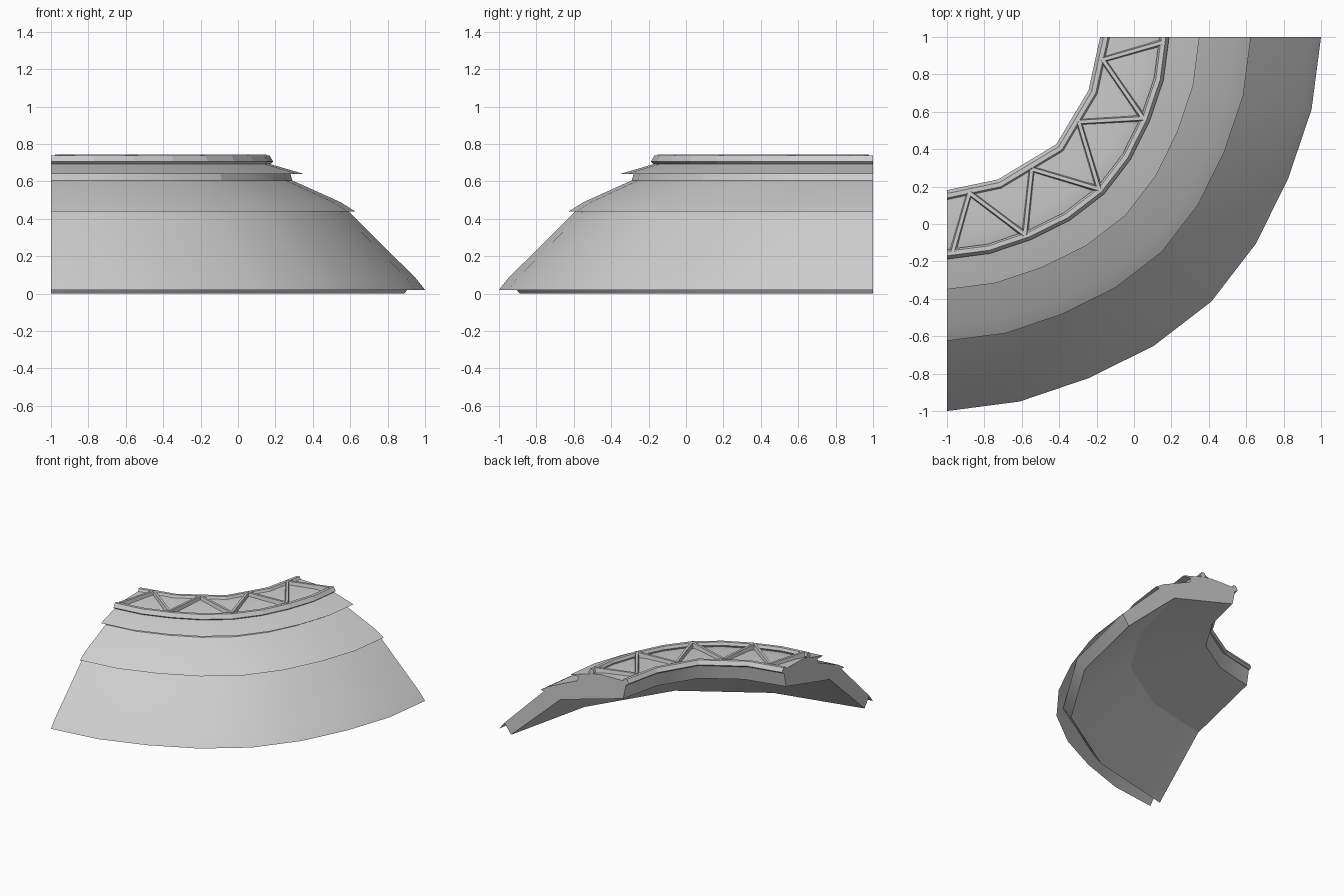
import bpy, bmesh, math
from mathutils import Vector, Matrix

cube = bpy.data.objects.get("Cube")
if cube:
    bpy.data.objects.remove(cube, do_unlink=True)

grey = bpy.data.materials.new("plain_grey")
grey.use_nodes = True
colour = (0.62, 0.62, 0.62, 1)
grey.diffuse_color = colour
grey.node_tree.nodes["Principled BSDF"].inputs["Base Color"].default_value = colour

FINE = [90 * j / 8 for j in range(9)]
COARSE = FINE[::2]


def arc(r, z, degrees):
    """Point on the bend round the back right corner, a little flattened between 0, 45 and 90."""
    t = math.radians(degrees)
    r *= 1 - 0.0125 * math.sin(4 * t) ** 2 if degrees % 45 else 1
    return Vector((-1 + r * math.sin(t), 1 - r * math.cos(t), z))


def finish(name, bm, smooth_angle=0):
    mesh = bpy.data.meshes.new(name)
    bm.to_mesh(mesh)
    bm.free()
    mesh.materials.append(grey)
    obj = bpy.data.objects.new(name, mesh)
    bpy.context.collection.objects.link(obj)
    if smooth_angle:
        bpy.ops.object.select_all(action="DESELECT")
        obj.select_set(True)
        bpy.context.view_layer.objects.active = obj
        bpy.ops.object.shade_smooth_by_angle(angle=math.radians(smooth_angle))


def sweep(name, profile, angles, closed=False, smooth_angle=0):
    """Carry a radius/height profile round the quarter bend."""
    bm = bmesh.new()
    rings = [[bm.verts.new(arc(r, z, a)) for r, z in profile] for a in angles]
    count = len(profile)
    for a, b in zip(rings, rings[1:]):
        for i in range(count if closed else count - 1):
            k = (i + 1) % count
            bm.faces.new((a[i], b[i], b[k], a[k]))
    if closed:
        bm.faces.new(rings[0])
        bm.faces.new(rings[-1][::-1])
        bmesh.ops.recalc_face_normals(bm, faces=bm.faces)
    finish(name, bm, smooth_angle)


# Terraced outer slope, from the overhanging skirt up to the flat deck
skin = [(2, 0.02), (1.95, 0.083), (1.59, 0.44), (1.625, 0.44),
        (1.55, 0.488), (1.29, 0.605), (1.28, 0.64), (1.35, 0.64),
        (1.15, 0.699), (1.07, 0.713), (0.84, 0.718)]
sweep("terraced_slope", skin, FINE, smooth_angle=13)

# Coarser inner wall, hollow underside and foot wall behind the skirt
under = [(0.84, 0.718), (0.87, 0.57), (1.44, 0.41), (1.89, 0), (1.95, 0.083)]
sweep("underside", under, COARSE, smooth_angle=26)

# Flat caps that close both ends
bm = bmesh.new()
outline = skin[1:] + under[1:-1]
bm.faces.new([bm.verts.new(arc(r, z, 0)) for r, z in outline][::-1])
bm.faces.new([bm.verts.new(arc(r, z, 90)) for r, z in outline])
for face in bm.faces:
    face.normal_update()
    outward = Vector((-1, 0, 0)) if face.calc_center_median().x < -0.99 else Vector((0, 1, 0))
    if face.normal.dot(outward) < 0:
        face.normal_flip()
bmesh.ops.triangulate(bm, faces=bm.faces)
finish("end_caps", bm)


# Six-sided rails along both edges of the deck, leaning away from each other
def rail(name, radius, side, angles):
    section = [(0.024, 0.705), (0.006, 0.737), (-0.018, 0.737),
               (-0.028, 0.715), (-0.014, 0.691), (0.008, 0.691)]
    sweep(name, [(radius + side * r, z) for r, z in section], angles, closed=True)


rail("outer_rail", 1.164, 1, FINE)
rail("inner_rail", 0.843, -1, [0, 19.7, 45.5, 69.3, 90])

# Zigzag braces between the rails
nodes = []
for k, angle in enumerate((1.5, 21.5, 45, 67.5, 88.5)):
    nodes.append(arc(1.15, 0.724, angle))
    if k < 4:
        nodes.append(arc(0.845, 0.724, 8.2 + 24.5 * k))

bm = bmesh.new()
for start, end in zip(nodes, nodes[1:]):
    along = end - start
    place = (Matrix.Translation((start + end) / 2)
             @ along.to_track_quat("X", "Z").to_matrix().to_4x4())
    made = bmesh.ops.create_cube(bm, size=1, matrix=Matrix.Diagonal((along.length, 0.034, 0.038, 1)))
    for v in made["verts"]:
        if v.co.z > 0:
            v.co.y *= 0.55
        v.co = place @ v.co
finish("deck_braces", bm)
